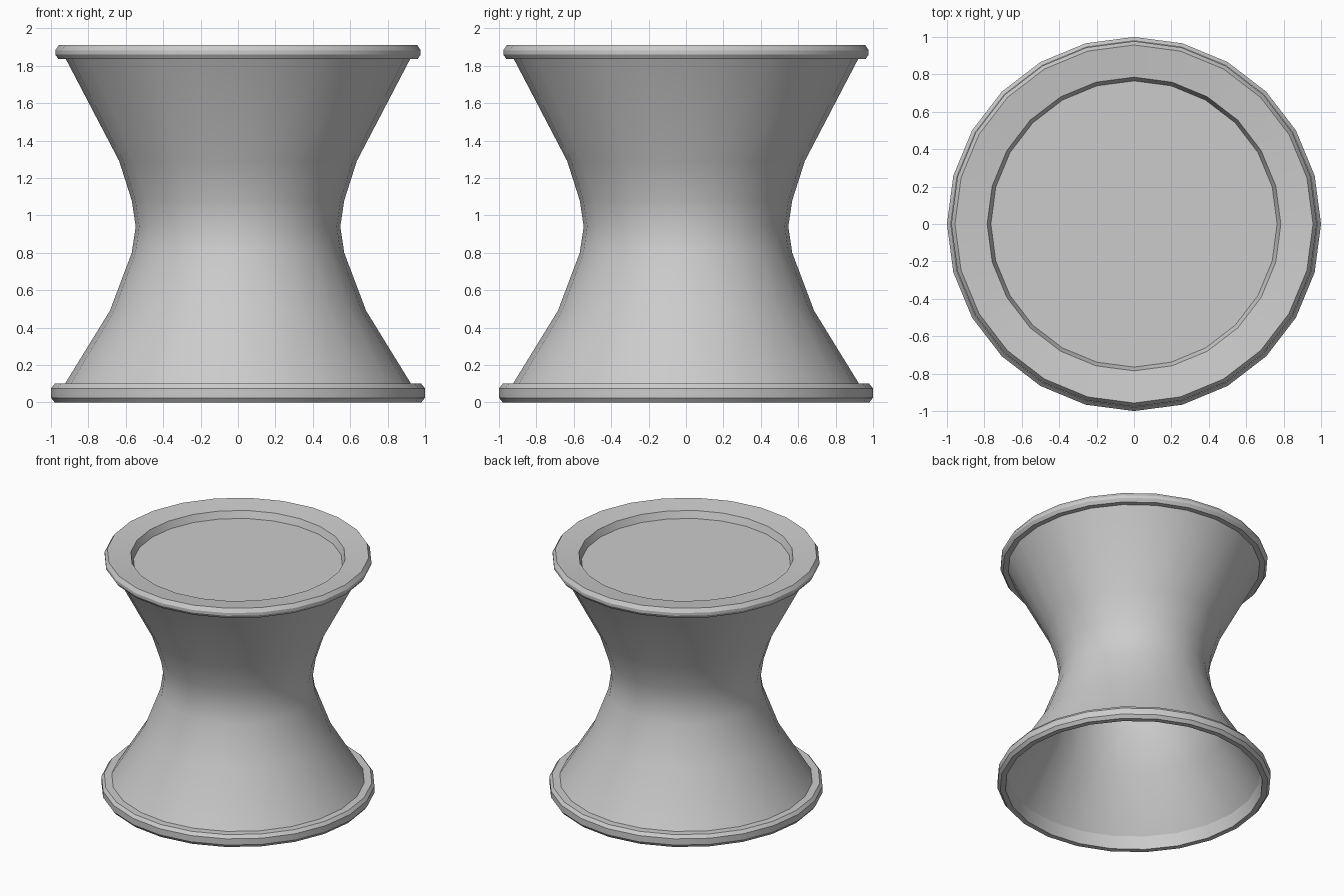
import bpy, bmesh, math
from math import cos, sin, pi

if "Cube" in bpy.data.objects:
    bpy.data.objects.remove(bpy.data.objects["Cube"])

SIDES = 24


def lathe(name, profile, closed=False, cap_end=False):
    """Spin an (r, z) profile round the z axis."""
    bm = bmesh.new()
    rings = [[bm.verts.new((r * cos(2 * pi * i / SIDES), r * sin(2 * pi * i / SIDES), z))
              for i in range(SIDES)] for r, z in profile]
    pairs = list(zip(rings, rings[1:]))
    if closed:
        pairs.append((rings[-1], rings[0]))
    for a, b in pairs:
        for i in range(SIDES):
            j = (i + 1) % SIDES
            bm.faces.new((a[i], a[j], b[j], b[i]))
    if cap_end:
        bm.faces.new(rings[-1])
    mesh = bpy.data.meshes.new(name)
    bm.to_mesh(mesh)
    bm.free()
    obj = bpy.data.objects.new(name, mesh)
    bpy.context.collection.objects.link(obj)
    bpy.ops.object.select_all(action='DESELECT')
    obj.select_set(True)
    bpy.context.view_layer.objects.active = obj
    bpy.ops.object.shade_smooth_by_angle(angle=math.radians(28))
    return obj


# Hollow hourglass body
lathe("body", [(0.925, 0.1), (0.685, 0.49), (0.568, 0.80), (0.547, 0.94),
               (0.568, 1.08), (0.635, 1.29), (0.92, 1.835)])

# Bevelled foot ring, open in the middle
lathe("foot_ring", [(0.94, 0.0), (0.98, 0.0), (1.0, 0.025), (1.0, 0.075),
                    (0.98, 0.1), (0.925, 0.1)], closed=True)

# Top rim with gently dished ledge, stepping down to the recessed seat
lathe("seat_rim", [(0.92, 1.835), (0.96, 1.835), (0.977, 1.86), (0.977, 1.882),
                   (0.957, 1.912), (0.785, 1.89), (0.765, 1.835)], cap_end=True)
